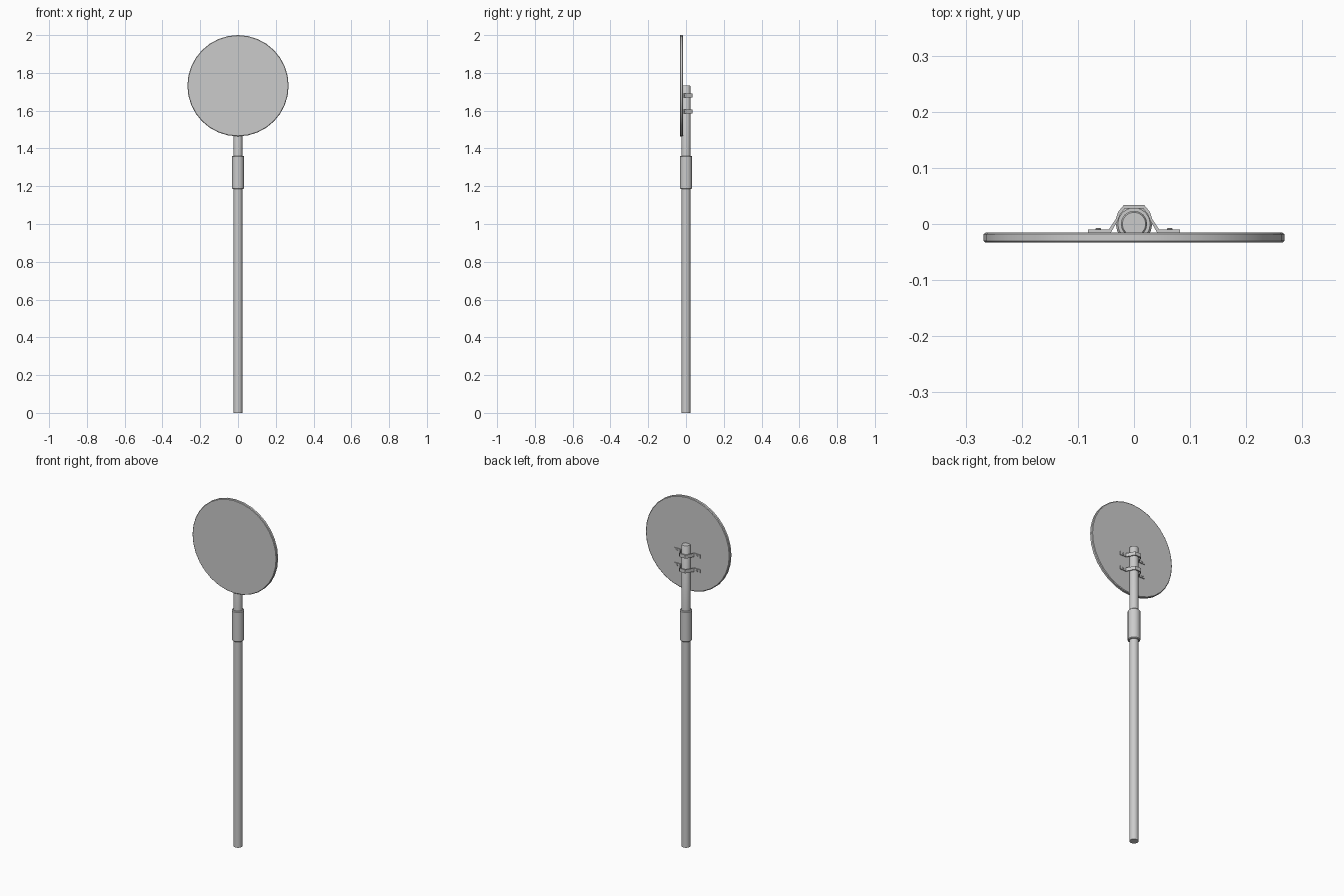
import bpy, bmesh, math
from mathutils import Vector

if "Cube" in bpy.data.objects:
    bpy.data.objects.remove(bpy.data.objects["Cube"])


def finish(name, bm):
    bmesh.ops.recalc_face_normals(bm, faces=bm.faces[:])
    mesh = bpy.data.meshes.new(name)
    bm.to_mesh(mesh)
    bm.free()
    ob = bpy.data.objects.new(name, mesh)
    bpy.context.collection.objects.link(ob)
    bpy.ops.object.select_all(action='DESELECT')
    ob.select_set(True)
    bpy.context.view_layer.objects.active = ob
    bpy.ops.object.shade_smooth_by_angle(angle=math.radians(35))
    return ob


def lathe(name, rings, sides, loc=(0, 0, 0), facing_front=False):
    """Stack of (radius, height) rings with capped ends, along z or towards -y."""
    bm = bmesh.new()
    loops = []
    for r, h in rings:
        loop = []
        for i in range(sides):
            a = 2 * math.pi * i / sides
            c, s = r * math.cos(a), r * math.sin(a)
            p = Vector((c, -h, s)) if facing_front else Vector((c, s, h))
            loop.append(bm.verts.new(p + Vector(loc)))
        loops.append(loop)
    for a, b in zip(loops, loops[1:]):
        for i in range(sides):
            j = (i + 1) % sides
            bm.faces.new((a[i], a[j], b[j], b[i]))
    bm.faces.new(loops[0])
    bm.faces.new(loops[-1])
    return finish(name, bm)


def clamp(name, z, height=0.02):
    """Hat-shaped strap: half outline mirrored, extruded upwards."""
    outer = [(0.082, -0.010), (0.045, -0.010), (0.033, 0.008), (0.028, 0.022), (0.018, 0.034)]
    inner = [(0.016, 0.028), (0.024, 0.018), (0.029, 0.006), (0.041, -0.015), (0.082, -0.015)]
    outline = (outer + [(-x, y) for x, y in reversed(outer)]
               + [(-x, y) for x, y in reversed(inner)] + inner)
    bm = bmesh.new()
    n = len(outline)
    low = [bm.verts.new((x, y, z - height / 2)) for x, y in outline]
    top = [bm.verts.new((x, y, z + height / 2)) for x, y in outline]
    # strap cross-section as quads: outline point i pairs with n-1-i
    for i in range(n // 2 - 1):
        for v in (low, top):
            bm.faces.new((v[i], v[i + 1], v[n - 2 - i], v[n - 1 - i]))
    for i in range(n):
        j = (i + 1) % n
        bm.faces.new((low[i], low[j], top[j], top[i]))
    return finish(name, bm)


# Post: lower tube, coupling sleeve, upper tube
lathe("lower_post", [(0.0235, 0), (0.0235, 1.25)], 16)
lathe("coupling_sleeve", [(0.029, 1.185), (0.0325, 1.189), (0.0325, 1.357), (0.029, 1.361)], 16)
lathe("upper_post", [(0.0235, 1.30), (0.0235, 1.73), (0.021, 1.734)], 16)

# Round sign plate with softened rim
lathe("sign_plate",
      [(0.264, 0.015), (0.268, 0.018), (0.268, 0.030), (0.265, 0.033)],
      32, loc=(0, 0, 1.732), facing_front=True)

# Clamps holding the plate, each with two bolts
for k, z in enumerate((1.595, 1.68)):
    clamp(f"clamp_{k + 1}", z)
    for side in (-1, 1):
        lathe(f"bolt_{k + 1}_{'left' if side < 0 else 'right'}",
              [(0.004, 0.0075), (0.005, 0.0085), (0.005, 0.016)],
              8, loc=(side * 0.064, 0, z), facing_front=True)
